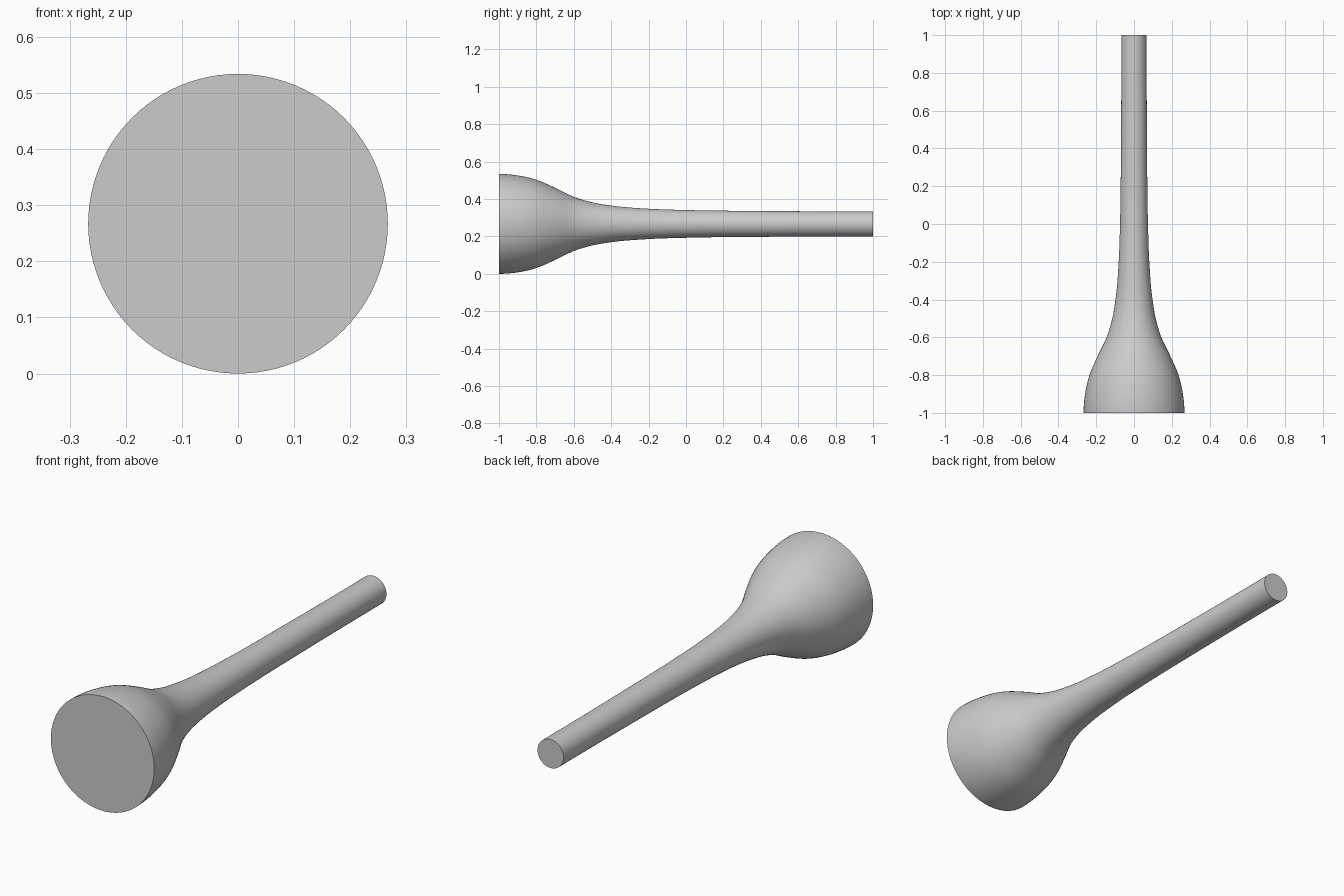
import bpy, bmesh, math
from mathutils import Matrix, Vector

cube = bpy.data.objects.get("Cube")
if cube:
    bpy.data.objects.remove(cube, do_unlink=True)

AXIS_Z = 0.267
SIDES = 96
STEPS = 6

# Plain grey material
grey = bpy.data.materials.new("plain_grey")
grey.use_nodes = True
colour = (0.6, 0.6, 0.6, 1)
grey.diffuse_color = colour
grey.node_tree.nodes["Principled BSDF"].inputs["Base Color"].default_value = colour

# Outline of the flared bell and stem: (position along y, radius)
outline = [(-1, .267), (-.9, .259), (-.8, .236), (-.7, .193), (-.6, .145),
           (-.5, .115), (-.4, .098), (-.2, .081), (0, .074), (.4, .069), (1, .067)]


def smooth_outline(points):
    """Cubic interpolation through the outline points."""
    n = len(points)
    slopes = [0.0]
    for i in range(1, n - 1):
        (ya, ra), (yb, rb), (yc, rc) = points[i - 1:i + 2]
        ha, hb = yb - ya, yc - yb
        slopes.append(((rb - ra) / ha * hb + (rc - rb) / hb * ha) / (ha + hb))
    slopes.append(0.0)
    result = []
    for i in range(n - 1):
        (ya, ra), (yb, rb) = points[i:i + 2]
        h = yb - ya
        for k in range(STEPS):
            t = k / STEPS
            s = 1 - t
            r = (s * s * (1 + 2 * t) * ra + t * t * (3 - 2 * t) * rb
                 + h * t * s * (s * slopes[i] - t * slopes[i + 1]))
            result.append((ya + h * t, r))
    return result + [points[-1]]


# Bell and stem: outline turned around the y axis, with flat ends
bm = bmesh.new()
rings = []
for y, r in smooth_outline(outline):
    angles = [math.tau * k / SIDES for k in range(SIDES)]
    rings.append([bm.verts.new((r * math.cos(a), y, AXIS_Z + r * math.sin(a)))
                  for a in angles])
for a, b in zip(rings, rings[1:]):
    for k in range(SIDES):
        j = (k + 1) % SIDES
        bm.faces.new((a[k], a[j], b[j], b[k]))
bm.faces.new(rings[0])
bm.faces.new(rings[-1])
bmesh.ops.recalc_face_normals(bm, faces=bm.faces)

mesh = bpy.data.meshes.new("flared_stem")
bm.to_mesh(mesh)
bm.free()
mesh.materials.append(grey)
stem = bpy.data.objects.new("flared_stem", mesh)
bpy.context.collection.objects.link(stem)

# Smooth sides with crisp end rims
bpy.ops.object.select_all(action="DESELECT")
stem.select_set(True)
bpy.context.view_layer.objects.active = stem
bpy.ops.object.shade_smooth_by_angle(angle=math.radians(30))
